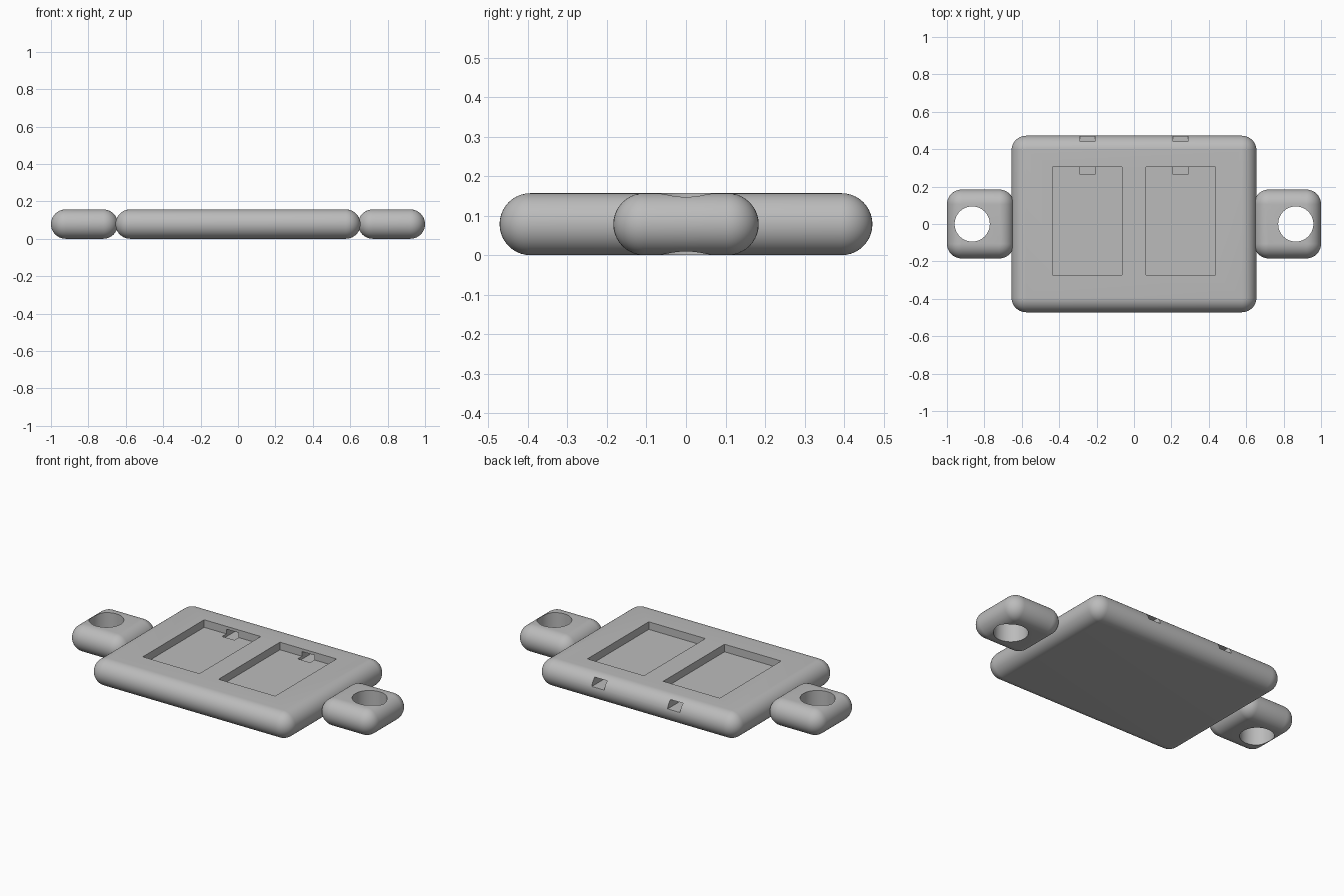
import bpy, bmesh, math
from mathutils import Vector

if "Cube" in bpy.data.objects:
    bpy.data.objects.remove(bpy.data.objects["Cube"], do_unlink=True)

R = 0.0785  # edge radius, half the plate thickness

grey = bpy.data.materials.new("plain grey")
grey.use_nodes = True
colour = (0.5, 0.5, 0.5, 1)
grey.diffuse_color = colour
grey.node_tree.nodes["Principled BSDF"].inputs["Base Color"].default_value = colour


def finish(name, bm):
    mesh = bpy.data.meshes.new(name)
    bm.to_mesh(mesh)
    bm.free()
    mesh.materials.append(grey)
    obj = bpy.data.objects.new(name, mesh)
    bpy.context.collection.objects.link(obj)
    return obj


def rounded_plate(name, x0, x1, y0, y1):
    """Fully rounded slab: the hull of a ball at each of the four corners."""
    bm = bmesh.new()
    for x in (x0 + R, x1 - R):
        for y in (y0 + R, y1 - R):
            ball = bmesh.ops.create_uvsphere(bm, u_segments=40, v_segments=20, radius=R)
            bmesh.ops.translate(bm, verts=ball["verts"], vec=(x, y, R))
    hull = bmesh.ops.convex_hull(bm, input=bm.verts[:])
    inside = {g for g in hull["geom_interior"] + hull["geom_unused"]
              if isinstance(g, bmesh.types.BMVert)}
    bmesh.ops.delete(bm, geom=list(inside), context="VERTS")
    # Drop leftover ball faces that now lie inside the hull
    kept = {g for g in hull["geom"] if isinstance(g, bmesh.types.BMFace)}
    bmesh.ops.delete(bm, geom=[f for f in bm.faces if f not in kept], context="FACES")
    bmesh.ops.dissolve_limit(bm, angle_limit=math.radians(0.3),
                             verts=bm.verts[:], edges=bm.edges[:])
    bmesh.ops.recalc_face_normals(bm, faces=bm.faces[:])
    return finish(name, bm)


def box(name, low, high):
    low, high = Vector(low), Vector(high)
    bm = bmesh.new()
    bmesh.ops.create_cube(bm, size=1)
    bmesh.ops.scale(bm, verts=bm.verts, vec=high - low)
    bmesh.ops.translate(bm, verts=bm.verts, vec=(low + high) / 2)
    return finish(name, bm)


def cylinder(name, x, radius):
    bm = bmesh.new()
    bmesh.ops.create_cone(bm, cap_ends=True, segments=64, radius1=radius,
                          radius2=radius, depth=1)
    bmesh.ops.translate(bm, verts=bm.verts, vec=(x, 0, R))
    return finish(name, bm)


def cut(obj, cutters):
    """Subtract the cutters, then shade smooth with crisp edges."""
    bpy.ops.object.select_all(action="DESELECT")
    bpy.context.view_layer.objects.active = obj
    obj.select_set(True)
    for cutter in cutters:
        mod = obj.modifiers.new(cutter.name, "BOOLEAN")
        mod.operation, mod.solver, mod.object = "DIFFERENCE", "EXACT", cutter
        bpy.ops.object.modifier_apply(modifier=mod.name)
        bpy.data.objects.remove(cutter, do_unlink=True)
    bpy.ops.object.shade_smooth_by_angle(angle=math.radians(30))


# Main plate with two pockets, each with a slot out through the back edge
plate = rounded_plate("main_plate", -0.655, 0.655, -0.472, 0.472)
cutters = []
for side in (-1, 1):
    cx = side * 0.249
    cutters.append(box("pocket_cutter", (cx - 0.186, -0.272, 0.112), (cx + 0.186, 0.304, 0.3)))
    cutters.append(box("slot_cutter", (cx - 0.041, 0.264, 0.095), (cx + 0.041, 0.6, 0.14)))
cut(plate, cutters)

# Mounting tabs with a screw hole
for name, side in (("left_tab", 1), ("right_tab", -1)):
    x0, x1 = sorted((side * 0.642, side * 1.0))
    tab = rounded_plate(name, x0, x1, -0.184, 0.184)
    cut(tab, [cylinder("hole_cutter", side * 0.865, 0.094)])
